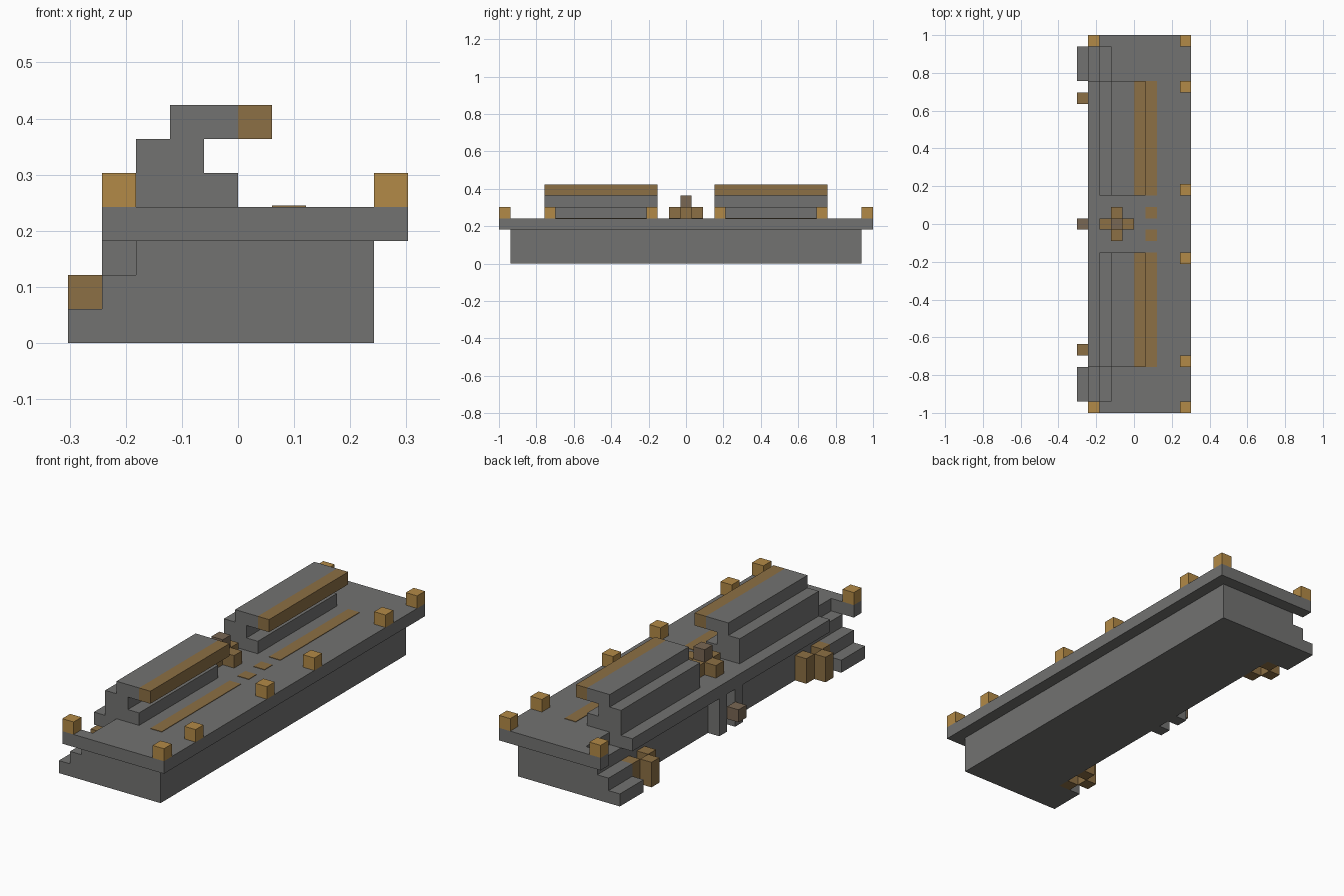
import bpy
import bmesh
from mathutils import Vector

cube = bpy.data.objects.get("Cube")
if cube:
    bpy.data.objects.remove(cube, do_unlink=True)

U = 2 / 33  # block size; all coordinates below are in blocks


def material(name, colour):
    m = bpy.data.materials.new(name)
    m.use_nodes = True
    m.diffuse_color = (*colour, 1)
    bsdf = next(n for n in m.node_tree.nodes if n.type == 'BSDF_PRINCIPLED')
    bsdf.inputs["Base Color"].default_value = (*colour, 1)
    return m


GREY = material("stone_grey", (0.17, 0.17, 0.165))
TAN = material("bright_wood", (0.45, 0.255, 0.063))
BROWN = material("dark_wood", (0.265, 0.16, 0.058))
ASH = material("grey_brown", (0.19, 0.135, 0.088))


def prism(name, mat, outline, start, end, axis):
    """Extrude an outline: (x, z) points along y, or (x, y) points along z."""
    def place(a, b, c):
        return Vector((a, c, b) if axis == 'Y' else (a, b, c)) * U
    bm = bmesh.new()
    face = bm.faces.new([bm.verts.new(place(a, b, start)) for a, b in outline])
    new = bmesh.ops.extrude_face_region(bm, geom=[face])["geom"]
    shift = place(0, 0, end - start)
    bmesh.ops.translate(bm, vec=shift, verts=[v for v in new if isinstance(v, bmesh.types.BMVert)])
    bmesh.ops.recalc_face_normals(bm, faces=bm.faces)
    mesh = bpy.data.meshes.new(name)
    bm.to_mesh(mesh)
    bm.free()
    mesh.materials.append(mat)
    obj = bpy.data.objects.new(name, mesh)
    bpy.context.collection.objects.link(obj)
    return obj


def box(name, mat, x, y, z):
    outline = [(x[0], y[0]), (x[1], y[0]), (x[1], y[1]), (x[0], y[1])]
    return prism(name, mat, outline, z[0], z[1], 'Z')


def block(name, mat, x, y, z, height=1):
    """Unit block centred on y, with its low corner at x and z."""
    return box(name, mat, (x, x + 1), (y - .5, y + .5), (z, z + height))


# Base and deck, the deck notched above both stairs
box("base", GREY, (-3, 4), (-15.5, 15.5), (0, 3))
back_edge = [(-4, 16.5), (-4, 15.5), (-2, 15.5), (-2, 12.5), (-4, 12.5)]
deck = [(5, 16.5)] + back_edge + [(x, -y) for x, y in reversed(back_edge)] + [(5, -16.5)]
prism("deck", GREY, deck, 3, 4, 'Z')

STAIR = [(-5, 0), (-3, 0), (-3, 2), (-4, 2), (-4, 1), (-5, 1)]
BENCH = [(-3, 4), (0, 4), (0, 5), (-1, 5), (-1, 6), (0, 6), (0, 7), (-2, 7), (-2, 6), (-3, 6)]

for side, s in (("front", -1), ("back", 1)):
    # Stairs and overhanging stall with its wooden edge
    prism(side + "_stair", GREY, STAIR, s * 12.5, s * 15.5, 'Y')
    prism(side + "_stall", GREY, BENCH, s * 2.5, s * 12.5, 'Y')
    span = sorted((s * 2.5, s * 12.5))
    box(side + "_stall_edge", BROWN, (0, 1), span, (6, 7))

    # Inlays in the deck
    box(side + "_deck_strip", BROWN, (1, 2), span, (4, 4.04))
    block(side + "_deck_spot", BROWN, 1, s, 4, 0.04)

    # Bright posts along the deck rim
    for i, y in enumerate((3, 12, 16)):
        block(f"{side}_rim_post_{i + 1}", TAN, 4, s * y, 4)
    block(side + "_corner_post", TAN, -4, s * 16, 4)

    # Wooden posts standing against the wall
    block(side + "_wall_post_outer", BROWN, -5, s * 11, 0, 2)
    for where, y in (("inner", 10), ("end", 12)):
        block(f"{side}_wall_post_{where}", BROWN, -4, s * y, 0, 2)

    # Doorway pillar and side arm of the central cross
    block(side + "_door_pillar", GREY, -4, s, 0, 3)
    block(side + "_cross_arm", BROWN, -2, s, 4)

# Remaining arms and cap of the central cross, and the doorway block
block("cross_arm_left", BROWN, -1, 0, 4)
block("cross_arm_right", BROWN, -3, 0, 4)
block("cross_cap", ASH, -2, 0, 5)
block("door_block", ASH, -5, 0, 1)
